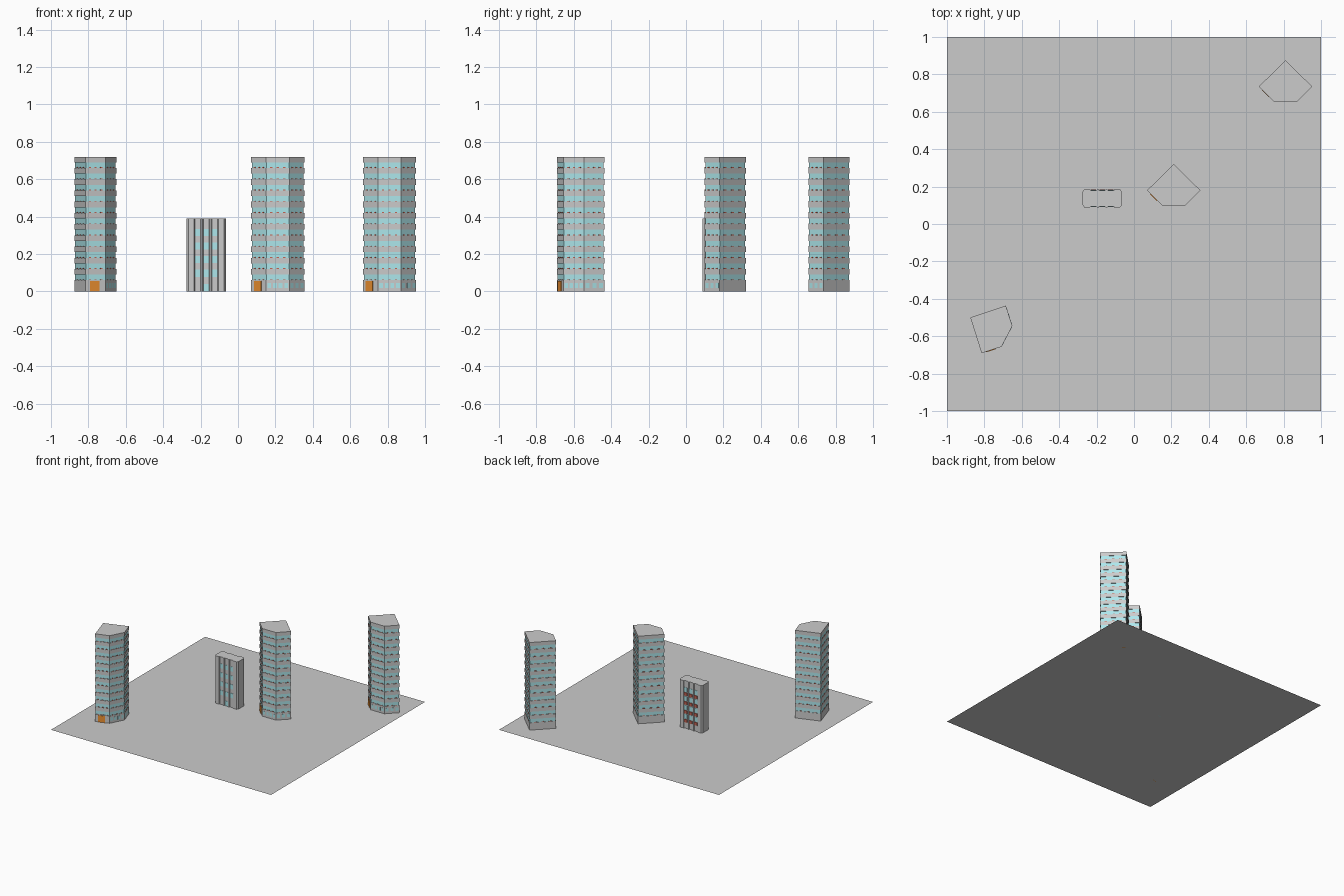
import bpy, bmesh, math
from mathutils import Vector, Matrix

if "Cube" in bpy.data.objects:
    bpy.data.objects.remove(bpy.data.objects["Cube"])


def mat(name, rgb):
    m = bpy.data.materials.new(name)
    m.diffuse_color = (*rgb, 1)
    m.use_nodes = True
    m.node_tree.nodes["Principled BSDF"].inputs["Base Color"].default_value = m.diffuse_color
    return m


GLASS = mat("glass", (0.42, 0.80, 0.84))
ORANGE = mat("orange", (0.85, 0.28, 0.03))
RED = mat("red", (0.55, 0.13, 0.09))


def prism(bm, pts, z0, z1):
    # vertical prism over a plan outline
    f = bm.faces.new([bm.verts.new((x, y, z0)) for x, y in pts])
    top = bmesh.ops.extrude_face_region(bm, geom=[f])["geom"]
    for v in top:
        if isinstance(v, bmesh.types.BMVert):
            v.co.z = z1


def panel(bm, p, q, t0, t1, z0, z1, out=0.002, back=0.002):
    # thin slab on the wall p-q (counter-clockwise outline)
    p, q = Vector(p), Vector(q)
    d = q - p
    n = Vector((d.y, -d.x)).normalized()
    a, b = p + d * t0, p + d * t1
    prism(bm, [a - n * back, a + n * out, b + n * out, b - n * back], z0, z1)


def finish(bm, name, material=None, loc=(0, 0, 0), turn=0):
    bmesh.ops.recalc_face_normals(bm, faces=bm.faces)
    me = bpy.data.meshes.new(name)
    bm.to_mesh(me)
    bm.free()
    ob = bpy.data.objects.new(name, me)
    bpy.context.collection.objects.link(ob)
    if material:
        me.materials.append(material)
    ob.matrix_world = Matrix.Translation(loc) @ Matrix.Rotation(math.radians(turn), 4, 'Z')
    return ob


# Flat site
bm = bmesh.new()
bmesh.ops.create_grid(bm, x_segments=1, y_segments=1, size=1)
finish(bm, "site")

# Five-sided office towers
PLAN = [(0, .12), (-.1425, -.02), (-.0625, -.1), (.0625, -.1), (.1425, -.02)]
EDGES = list(zip(PLAN, PLAN[1:] + PLAN[:1]))


def tower(name, x, y, turn):
    place = dict(loc=(x, y, 0), turn=turn)
    # floor slabs
    bm = bmesh.new()
    prism(bm, PLAN, 0, .06)
    for k in range(11):
        z = .09 + .06 * k
        prism(bm, PLAN, z, z + .03)
    finish(bm, name + "_floors", **place)
    # recessed window bands
    bm = bmesh.new()
    core = [(px * .965, py * .965) for px, py in PLAN]
    for k in range(11):
        prism(bm, core, .06 + .06 * k, .09 + .06 * k)
    # ground floor windows
    for t in (.06, .3, .54, .78):
        panel(bm, PLAN[2], PLAN[3], t, t + .16, .018, .045, .001)
    for t in (.06, .4, .74):
        panel(bm, PLAN[3], PLAN[4], t, t + .2, .018, .045, .001)
    finish(bm, name + "_windows", GLASS, **place)
    # small window sills
    bm = bmesh.new()
    for p, q in EDGES:
        for k in range(11):
            for t in (.22, .5, .78):
                panel(bm, p, q, t - .05, t + .05, .06 + .06 * k, .064 + .06 * k, 0, .005)
    finish(bm, name + "_sills", RED, **place)
    # entrance
    bm = bmesh.new()
    panel(bm, PLAN[1], PLAN[2], .22, .68, 0, .055, .003)
    finish(bm, name + "_door", ORANGE, **place)


tower("centre_tower", .2125, .2, 0)
tower("far_tower", .81, .755, 0)
tower("near_tower", -.768, -.5545, 63)

# Low block with ribbed front and back; window bays sit between the ribs
CX, W, Y0, Y1, H = -.17, .105, .088, .185, .39
BAYS = (-.046, 0, .046)
front, rear = [(CX - W, Y0 + .014), (CX - W + .01, Y0)], []
for b in BAYS:
    for dx, dy in ((-.019, 0), (-.015, .006), (.015, .006), (.019, 0)):
        front.append((CX + b + dx, Y0 + dy))
front += [(CX + W - .01, Y0), (CX + W, Y0 + .014)]
rear = [(CX + W, Y1 - .012), (CX + W - .01, Y1)]
for b in reversed(BAYS):
    for dx, dy in ((.019, 0), (.015, .006), (-.015, .006), (-.019, 0)):
        rear.append((CX + b + dx, Y1 - dy))
rear += [(CX - W + .01, Y1), (CX - W, Y1 - .012)]
bm = bmesh.new()
prism(bm, front + rear, 0, H)
finish(bm, "low_block")

# Low block windows and door
bm = bmesh.new()
for b in BAYS:
    x0, x1 = CX + b - .014, CX + b + .014
    for z in (.078, .151, .224, .297):
        panel(bm, (x0, Y0 + .006), (x1, Y0 + .006), 0, 1, z, z + .038)
        panel(bm, (x1, Y1 - .006), (x0, Y1 - .006), 0, 1, z, z + .038)
panel(bm, (CX - .014, Y0 + .006), (CX + .014, Y0 + .006), 0, 1, 0, .04)
finish(bm, "low_block_windows", GLASS)

# Red balcony panels on the rear
bm = bmesh.new()
for b in BAYS:
    for z in (.05, .123, .196, .269):
        panel(bm, (CX + b + .014, Y1 - .006), (CX + b - .014, Y1 - .006), 0, 1, z, z + .024, .005)
finish(bm, "rear_balconies", RED)
